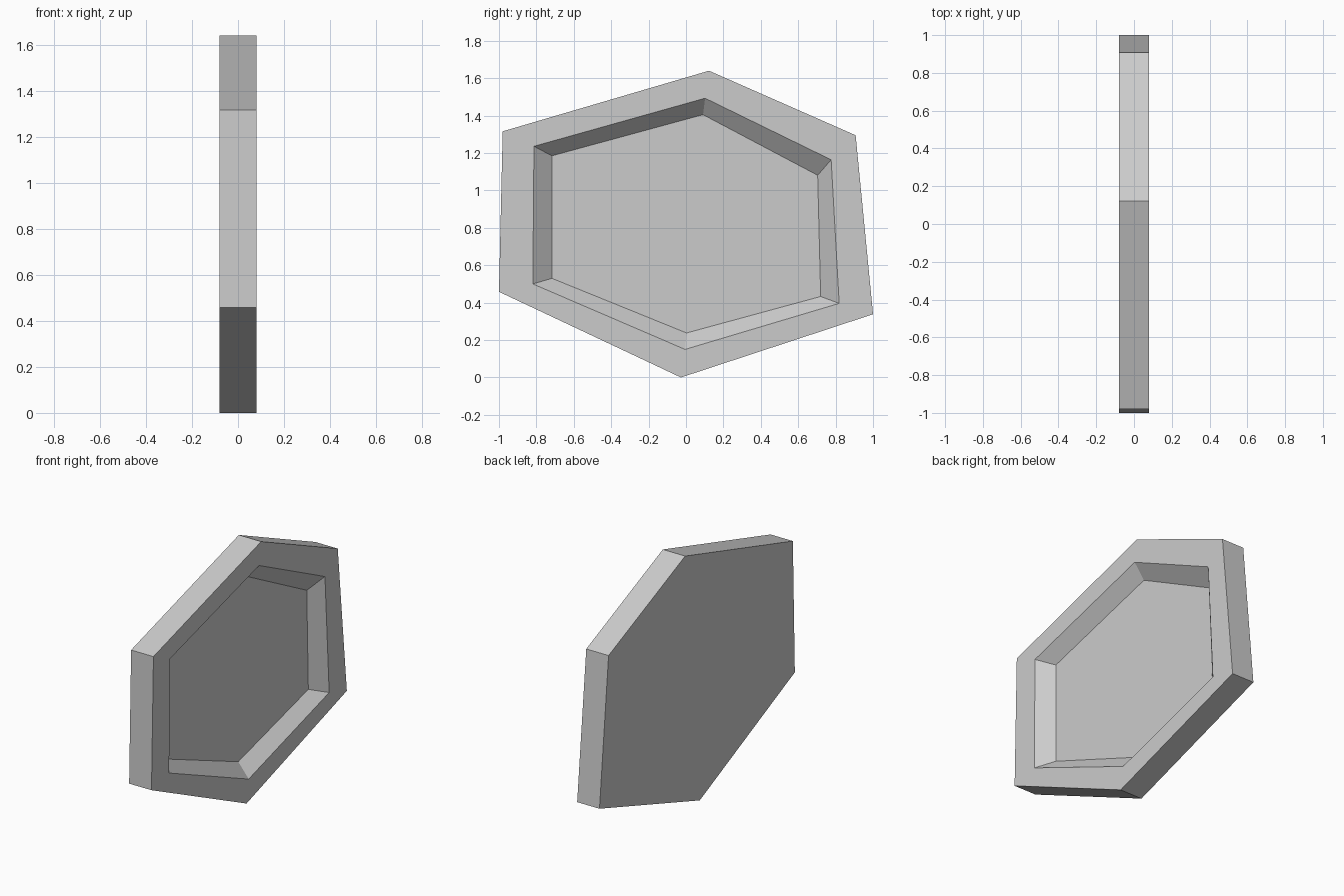
import bpy, bmesh

if "Cube" in bpy.data.objects:
    bpy.data.objects.remove(bpy.data.objects["Cube"])

HALF = 0.08      # half thickness of the slab
FLOOR = 0.0      # x of the recess floor

# Hexagonal loops as (y, z)
outer = [(-0.98, 1.316), (0.123, 1.64), (0.907, 1.295), (1.0, 0.338), (-0.027, 0.0), (-1.0, 0.458)]
rim = [(-0.813, 1.236), (0.102, 1.493), (0.776, 1.164), (0.819, 0.396), (-0.005, 0.15), (-0.819, 0.50)]
floor = [(-0.717, 1.185), (0.091, 1.405), (0.704, 1.081), (0.72, 0.433), (0.003, 0.238), (-0.717, 0.53)]

grey = bpy.data.materials.new("light grey")
grey.diffuse_color = (0.6, 0.6, 0.6, 1)
grey.use_nodes = True
grey.node_tree.nodes["Principled BSDF"].inputs["Base Color"].default_value = grey.diffuse_color

bm = bmesh.new()


def ring(points, x):
    return [bm.verts.new((x, y, z)) for y, z in points]


# Back, outer wall, raised border, sloped recess wall, recess floor
rings = [ring(outer, -HALF), ring(outer, HALF), ring(rim, HALF), ring(floor, FLOOR)]
bm.faces.new(rings[0])
for a, b in zip(rings, rings[1:]):
    for i in range(6):
        j = (i + 1) % 6
        bm.faces.new((a[i], a[j], b[j], b[i]))
bm.faces.new(rings[-1])
bmesh.ops.recalc_face_normals(bm, faces=bm.faces)

mesh = bpy.data.meshes.new("hexagonal_tray")
bm.to_mesh(mesh)
bm.free()
mesh.materials.append(grey)
tray = bpy.data.objects.new("hexagonal_tray", mesh)
bpy.context.collection.objects.link(tray)
